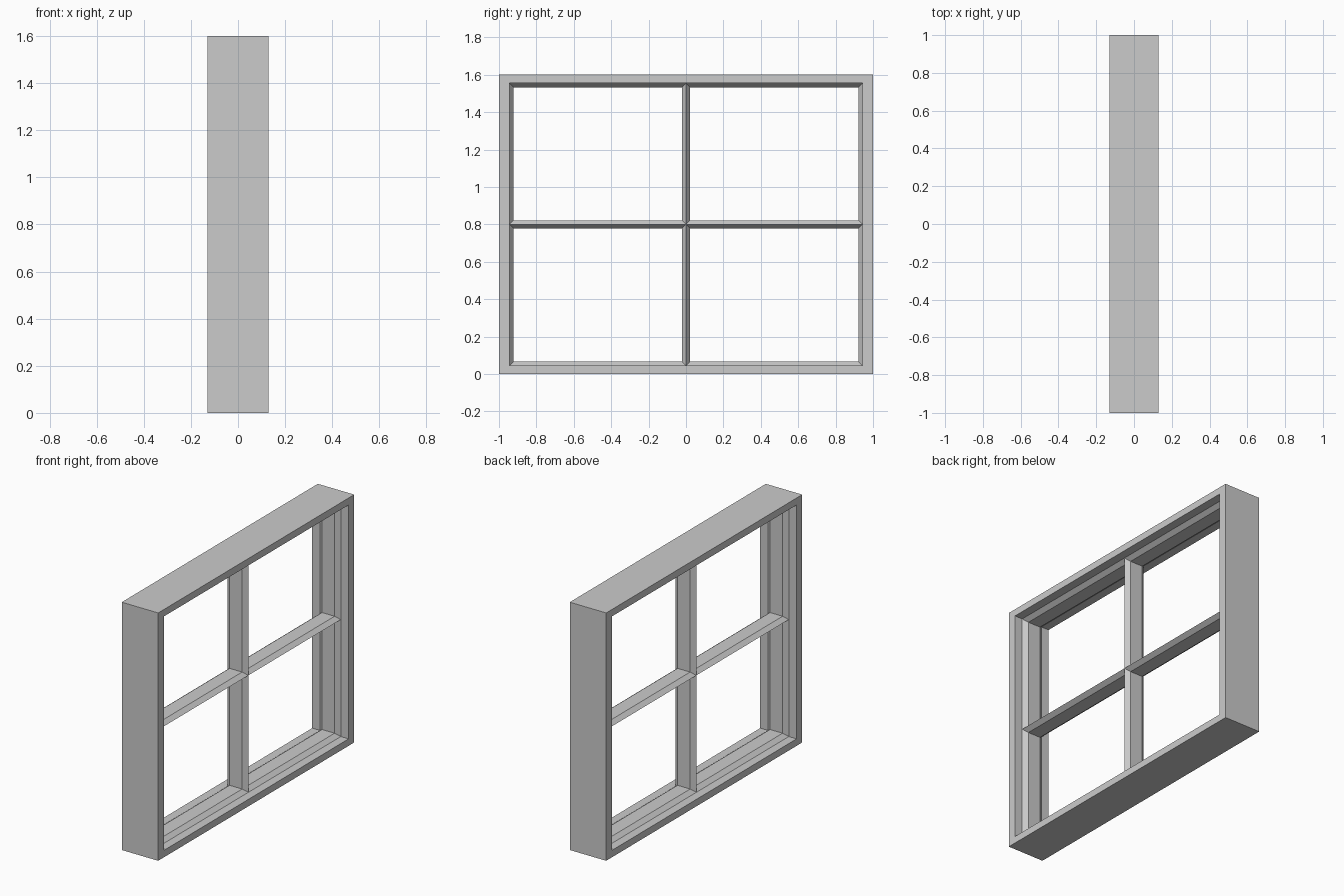
import bpy, bmesh

if "Cube" in bpy.data.objects:
    bpy.data.objects.remove(bpy.data.objects["Cube"])

HALF_Y, HEIGHT, DEPTH = 1.0, 1.6, 0.13      # overall frame
RIM_Y, RIM_Z = 0.057, 0.045                 # width of the frame's face
RIDGE_X, BODY_X, BEVEL = 0.074, 0.045, 0.022  # glazing bar cross-section


def loft_rectangles(bm, rects, closed=False):
    """Join successive (x, y0, y1, z0, z1) rectangles with mitred quads."""
    rings = [[bm.verts.new((x, y, z)) for y, z in
              ((y0, z0), (y1, z0), (y1, z1), (y0, z1))]
             for x, y0, y1, z0, z1 in rects]
    pairs = list(zip(rings, rings[1:]))
    if closed:
        pairs.append((rings[-1], rings[0]))
    for a, b in pairs:
        for i in range(4):
            j = (i + 1) % 4
            bm.faces.new((a[i], a[j], b[j], b[i]))


def finish(bm, name):
    bmesh.ops.remove_doubles(bm, verts=bm.verts, dist=1e-5)
    bmesh.ops.recalc_face_normals(bm, faces=bm.faces)
    mesh = bpy.data.meshes.new(name)
    bm.to_mesh(mesh)
    bm.free()
    obj = bpy.data.objects.new(name, mesh)
    bpy.context.collection.objects.link(obj)
    return obj


bm = bmesh.new()
iy, z_lo, z_hi = HALF_Y - RIM_Y, RIM_Z, HEIGHT - RIM_Z
outer = (-HALF_Y, HALF_Y, 0, HEIGHT)
inner = (-iy, iy, z_lo, z_hi)

# Outer frame: box sides, flat rims and the recess down to the sash
loft_rectangles(bm, [(-RIDGE_X, *inner), (-DEPTH, *inner), (-DEPTH, *outer),
                     (DEPTH, *outer), (DEPTH, *inner), (RIDGE_X, *inner)])

# Sash: four bevelled openings whose shared edges form the ridged glazing bars
z_mid = HEIGHT / 2
for y0, y1 in ((-iy, 0), (0, iy)):
    for z0, z1 in ((z_lo, z_mid), (z_mid, z_hi)):
        edge = (y0, y1, z0, z1)
        opening = (y0 + BEVEL, y1 - BEVEL, z0 + BEVEL, z1 - BEVEL)
        loft_rectangles(bm, [(RIDGE_X, *edge), (BODY_X, *opening),
                             (-BODY_X, *opening), (-RIDGE_X, *edge)])

# Split the recess edges where the glazing bars meet them, so the shell is sealed
for co, no in (((0, 0, 0), (0, 1, 0)), ((0, 0, z_mid), (0, 0, 1))):
    bmesh.ops.bisect_plane(bm, geom=bm.verts[:] + bm.edges[:] + bm.faces[:],
                           plane_co=co, plane_no=no, dist=1e-5)

finish(bm, "window_frame")
